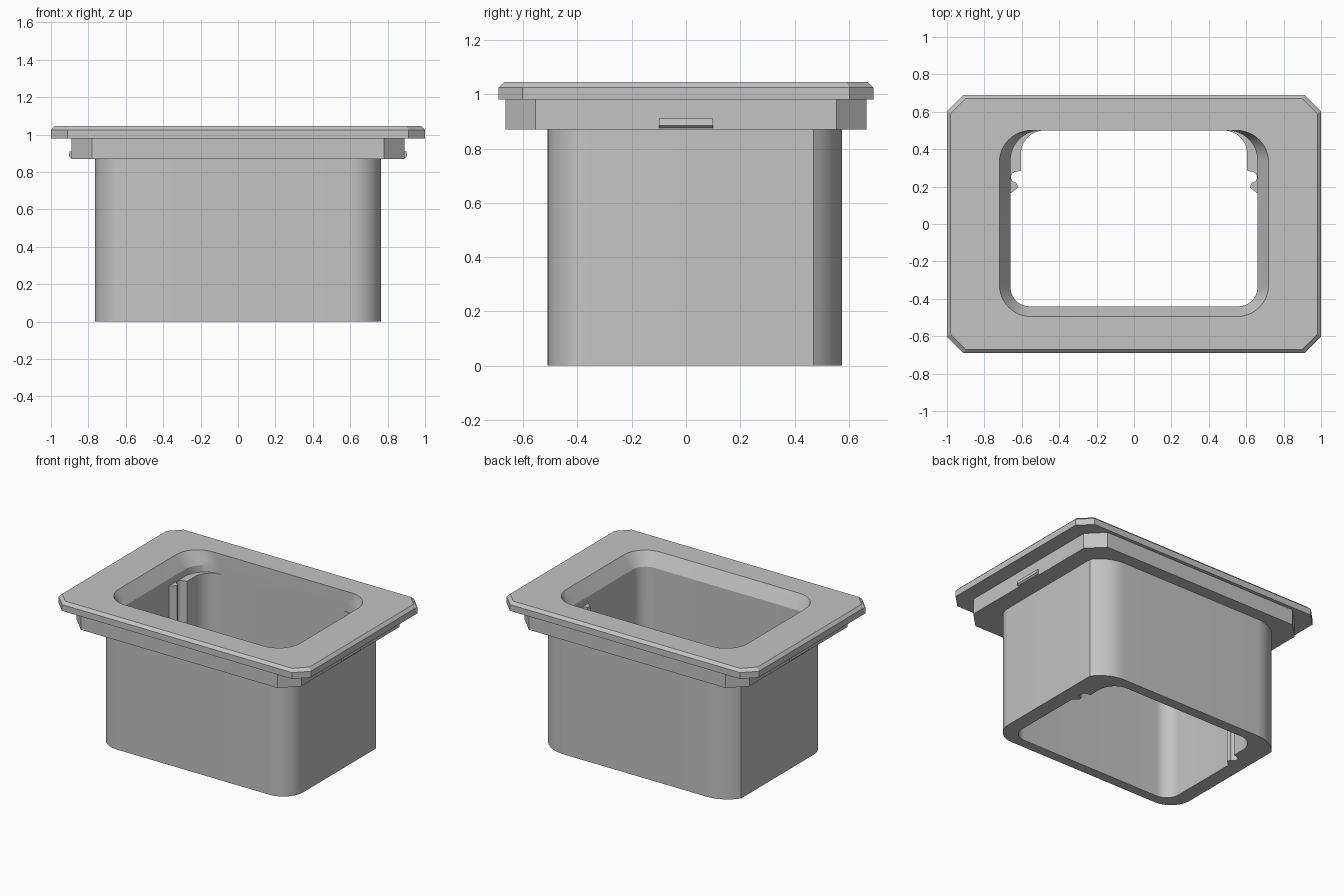
import bpy, bmesh, math

cube = bpy.data.objects.get("Cube")
if cube:
    bpy.data.objects.remove(cube, do_unlink=True)

grey = bpy.data.materials.new("plain grey")
grey.use_nodes = True
colour = (0.55, 0.55, 0.55, 1)
grey.diffuse_color = colour
grey.node_tree.nodes["Principled BSDF"].inputs["Base Color"].default_value = colour

STEPS = 12


def arc(cx, cy, r, start, end):
    """Points on an arc, angles in degrees."""
    angles = [math.radians(start + (end - start) * i / STEPS) for i in range(STEPS + 1)]
    return [(cx + r * math.cos(a), cy + r * math.sin(a)) for a in angles]


def mirrored(half):
    """Close a +x half outline, running front to back, across x = 0."""
    return half + [(-x, y) for x, y in reversed(half)]


def rounded(x, front, back, r_front, r_back):
    return mirrored(arc(x - r_front, front + r_front, r_front, -90, 0)
                    + arc(x - r_back, back - r_back, r_back, 0, 90))


def octagon(x, y, cut):
    return mirrored([(x - cut, -y), (x, -y + cut), (x, y - cut), (x - cut, y)])


def loft(name, levels):
    """Solid through a stack of (z, outline) levels."""
    bm = bmesh.new()
    rings = [[bm.verts.new((x, y, z)) for x, y in outline] for z, outline in levels]
    n = len(rings[0])
    for low, high in zip(rings, rings[1:]):
        for i in range(n):
            j = (i + 1) % n
            bm.faces.new((low[i], low[j], high[j], high[i]))
    bm.faces.new(rings[0][::-1])
    bm.faces.new(rings[-1])
    bmesh.ops.recalc_face_normals(bm, faces=bm.faces)
    mesh = bpy.data.meshes.new(name)
    bm.to_mesh(mesh)
    bm.free()
    mesh.materials.append(grey)
    obj = bpy.data.objects.new(name, mesh)
    bpy.context.collection.objects.link(obj)
    return obj


def activate(obj):
    bpy.ops.object.select_all(action="DESELECT")
    obj.select_set(True)
    bpy.context.view_layer.objects.active = obj


# Heights of the stacked parts
BODY_TOP, COLLAR_TOP, RIM_EDGE, TOP = 0.87, 0.98, 1.025, 1.045

# Rim plate with clipped corners and a bevelled top edge
rim = loft("rim_plate", [
    (COLLAR_TOP, octagon(1, 0.69, 0.088)),
    (RIM_EDGE, octagon(1, 0.69, 0.088)),
    (TOP, octagon(0.98, 0.67, 0.08)),
])

# Collar under the rim
collar_outline = octagon(0.89, 0.665, 0.11)
collar = loft("collar", [(BODY_TOP, collar_outline), (COLLAR_TOP, collar_outline)])

# Sleeve body: round front corners, back arcs meeting the sides at an edge
back_r, side_x, back_y = 0.25, 0.765, 0.575
edge_angle = math.degrees(math.asin((back_r - 0.105) / back_r))
arc_x = side_x - back_r * math.cos(math.radians(edge_angle))
body_outline = mirrored(arc(side_x - 0.16, -0.35, 0.16, -90, 0)
                        + arc(arc_x, back_y - back_r, back_r, edge_angle, 90))
body = loft("sleeve_body", [(0, body_outline), (BODY_TOP, body_outline)])

# Through opening with a sloped mouth
lower = rounded(0.66, -0.44, 0.5, 0.1, 0.16)
upper = rounded(0.72, -0.495, 0.5, 0.17, 0.17)
cutter = loft("opening_cutter", [(-0.1, lower), (0.95, lower), (TOP, upper), (1.15, upper)])
cutter.hide_render = True
for part in (rim, collar, body):
    mod = part.modifiers.new("opening", "BOOLEAN")
    mod.operation = "DIFFERENCE"
    mod.solver = "EXACT"
    mod.object = cutter
    activate(part)
    bpy.ops.object.modifier_apply(modifier=mod.name)
bpy.data.objects.remove(cutter, do_unlink=True)

# Inner corner ribs with a slot, and side clips, on both sides
rib = ([(0.7, 0.15), (0.665, 0.16), (0.62, 0.195)]
       + arc(0.628, 0.25, 0.03, -90, 90)
       + [(0.605, 0.285)]
       + arc(0.48, 0.375, 0.125, 0, 90)
       + [(0.48, 0.53), (0.69, 0.52)])


def clip_outline(x):
    return [(0.87, -0.1), (x, -0.1), (x, 0.1), (0.87, 0.1)]


parts = [rim, collar, body]
for side, sign in (("left", 1), ("right", -1)):
    def flip(points):
        return [(sign * x, y) for x, y in points]
    parts.append(loft(side + "_corner_rib", [(0, flip(rib)), (0.9, flip(rib))]))
    parts.append(loft(side + "_clip", [
        (0.876, flip(clip_outline(0.895))),
        (0.885, flip(clip_outline(0.905))),
        (0.91, flip(clip_outline(0.9))),
    ]))

for part in parts:
    activate(part)
    bpy.ops.object.shade_smooth_by_angle(angle=math.radians(20))
